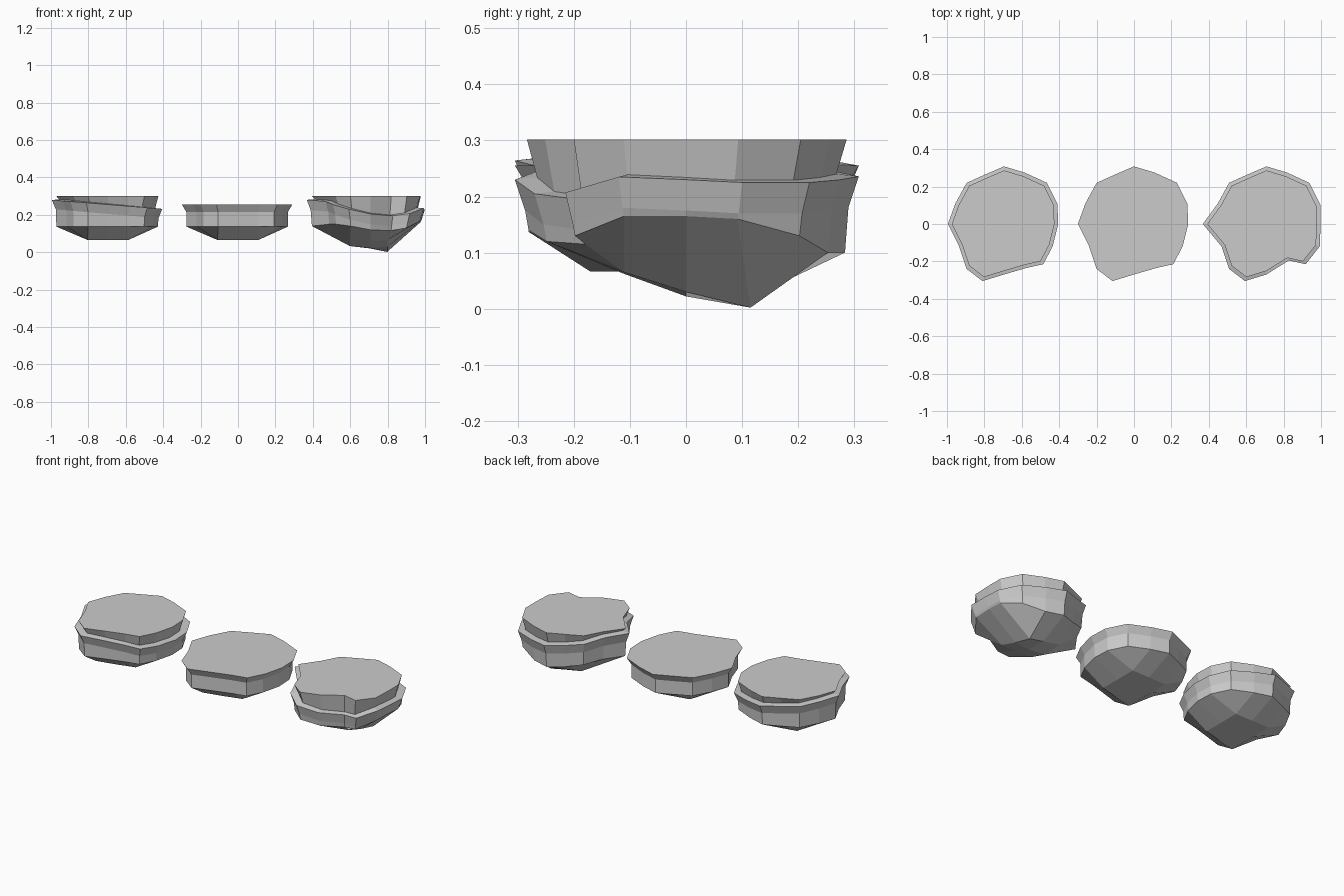
import bpy, bmesh

if "Cube" in bpy.data.objects:
    bpy.data.objects.remove(bpy.data.objects["Cube"])

# Shared rock outline: 16 points, starting at the left and going round by the back
OUTLINE = [(-.30, 0), (-.26, .11), (-.2, .22), (-.1, .265), (0, .308), (.11, .275),
           (.23, .22), (.285, .11), (.29, 0), (.26, -.12), (.21, -.215), (.12, -.235),
           (0, -.27), (-.115, -.305), (-.2, -.24), (-.24, -.12)]

# Cells of a 5x5 grid that the outline points occupy
RIM_CELLS = ([(0, 2), (0, 3)] + [(i, 4) for i in range(4)]
             + [(4, j) for j in range(4, 0, -1)]
             + [(i, 0) for i in range(4, 0, -1)] + [(0, 0), (0, 1)])


def rock(name, cx, outline, rings, belly):
    """rings: bottom to top (scale, list of 16 heights); belly: function (i, j) -> xyz"""
    bm = bmesh.new()
    loops = [[bm.verts.new((cx + x * s, y * s, z)) for (x, y), z in zip(outline, zs)]
             for s, zs in rings]
    # Underside: 4x4 faceted grid filling the lowest ring
    grid = dict(zip(RIM_CELLS, loops[0]))
    for i in (1, 2, 3):
        for j in (1, 2, 3):
            x, y, z = belly(i, j)
            grid[i, j] = bm.verts.new((cx + x, y, z))
    for i in range(4):
        for j in range(4):
            bm.faces.new([grid[i, j], grid[i, j + 1], grid[i + 1, j + 1], grid[i + 1, j]])
    # Walls, ledge and flat top
    for a, b in zip(loops, loops[1:]):
        for k in range(16):
            n = (k + 1) % 16
            bm.faces.new([a[k], a[n], b[n], b[k]])
    bm.faces.new(loops[-1])
    bmesh.ops.recalc_face_normals(bm, faces=bm.faces)
    me = bpy.data.meshes.new(name)
    bm.to_mesh(me)
    bm.free()
    ob = bpy.data.objects.new(name, me)
    bpy.context.collection.objects.link(ob)
    return ob


def level(z):
    return [z] * 16


def shift(zs, d):
    return [z + d for z in zs]


def flat_belly(i, j):
    front = (-.17, -.145, -.115)[i - 1]
    return (i - 2) * .11, (front, 0, .12)[j - 1], .066


# Middle rock: plain, flared rim
rock("middle_rock", 0, OUTLINE,
     [(.92, level(.137)), (.92, level(.215)), (1, level(.255))], flat_belly)

# Left rock: tilted rim, ledge and raised cap
tilt = [.255 - .08 * x for x, y in OUTLINE]
rock("left_rock", -.695, OUTLINE,
     [(.92, level(.137)), (.93, shift(tilt, -.05)), (1, tilt),
      (.87, shift(tilt, .004)), (.93, level(.302))], flat_belly)

# Right rock: notched front, uneven rim, deeper pointed underside
notched = list(OUTLINE)
notched[0] = (-.34, 0)
notched[7], notched[9] = (.29, .1), (.285, -.12)
notched[11] = (.12, -.195)
rim = [.28, .275, .262, .245, .236, .23, .225, .225, .23, .235, .207, .195,
       .205, .23, .255, .272]
base = [.14, .14, .13, .11, .1, .1, .13, .16, .165, .165, .13, .115,
        .12, .14, .15, .15]
DEPTH = [[.066, .033, .04], [.062, .022, .02], [.065, .03, .002]]
rock("right_rock", .708, notched,
     [(.92, base), (.94, shift(rim, -.055)), (1, rim),
      (.87, shift(rim, .004)), (.93, level(.302))],
     lambda i, j: ((-.11, 0, .09)[i - 1], (-.11, 0, .115)[j - 1], DEPTH[i - 1][j - 1]))
